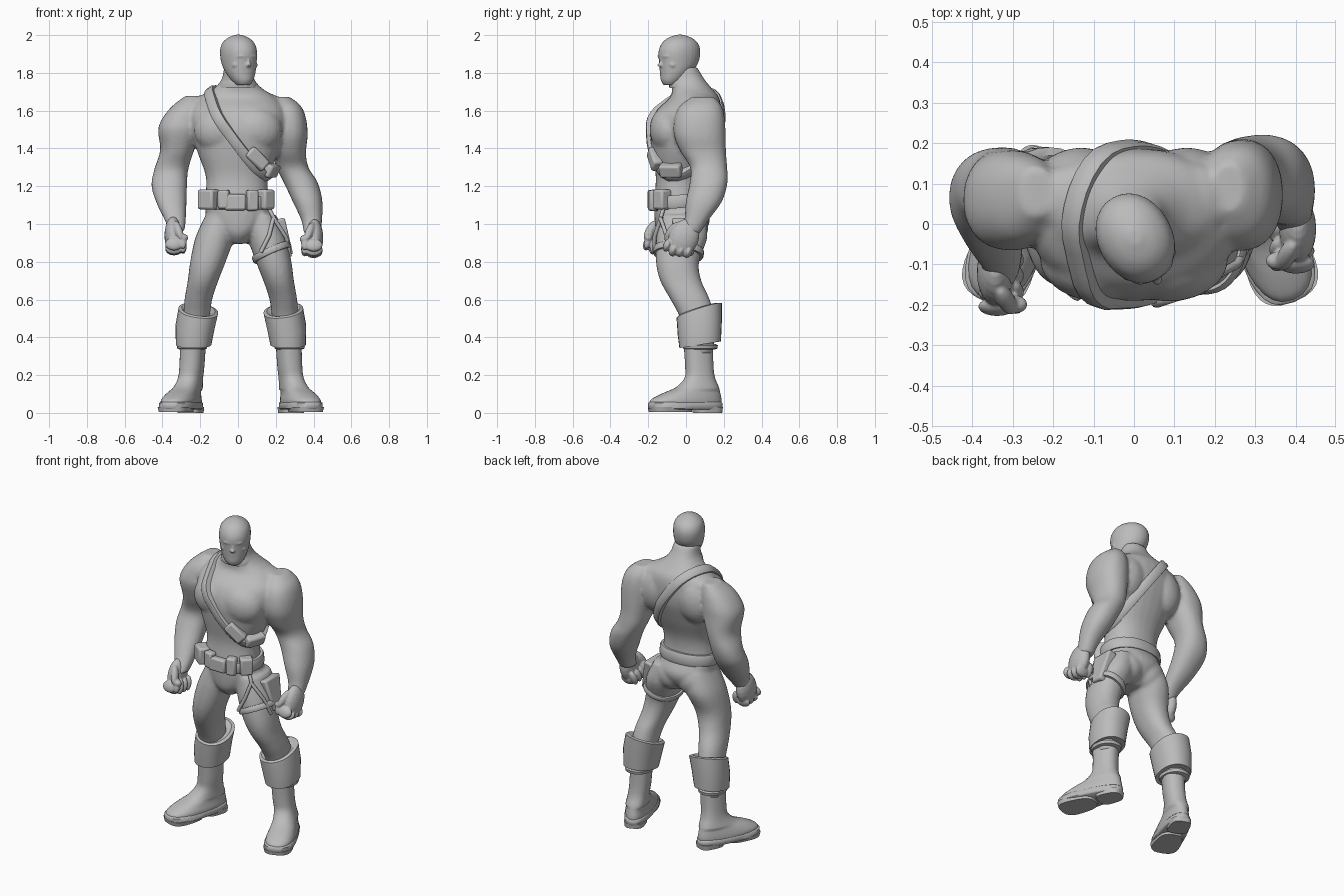
import bpy, bmesh, math
from mathutils import Vector, Matrix, Euler
from mathutils.bvhtree import BVHTree

old = bpy.data.objects.get("Cube")
if old:
    bpy.data.objects.remove(old)

grey = bpy.data.materials.new("plain grey")
grey.use_nodes = True
grey.diffuse_color = (0.5, 0.5, 0.5, 1)
grey.node_tree.nodes["Principled BSDF"].inputs["Base Color"].default_value = (0.5, 0.5, 0.5, 1)


def finish(name, bm, voxel=0, smooth=0, bevel=0, angle=40):
    """Turn a bmesh into a shaded object, optionally fused by remeshing."""
    bmesh.ops.recalc_face_normals(bm, faces=bm.faces)
    mesh = bpy.data.meshes.new(name)
    bm.to_mesh(mesh)
    mesh.materials.append(grey)
    ob = bpy.data.objects.new(name, mesh)
    bpy.context.collection.objects.link(ob)
    if voxel:
        m = ob.modifiers.new("fuse", 'REMESH')
        m.mode, m.voxel_size, m.use_smooth_shade = 'VOXEL', voxel, True
        s = ob.modifiers.new("soften", 'SMOOTH')
        s.factor, s.iterations = 0.5, smooth
    if bevel:
        b = ob.modifiers.new("bevel", 'BEVEL')
        b.width, b.segments = bevel, 2
    bpy.ops.object.select_all(action='DESELECT')
    ob.select_set(True)
    bpy.context.view_layer.objects.active = ob
    if voxel:
        bpy.ops.object.shade_smooth()
    else:
        bpy.ops.object.shade_smooth_by_angle(angle=math.radians(angle))


def loft(bm, rows, mat=Matrix(), n=28, power=0.9, steps=4):
    """Skin horizontal rings (x, y, z, rx, ry), eased between the given rows."""
    rows = [Vector(r) for r in rows]
    path = []
    for i in range(len(rows) - 1):
        a, b = rows[i], rows[i + 1]
        p, q = rows[max(i - 1, 0)], rows[min(i + 2, len(rows) - 1)]
        for k in range(steps):
            t = k / steps
            path.append(0.5 * (2 * a + (b - p) * t + (2 * p - 5 * a + 4 * b - q) * t * t
                               + (3 * a - p - 3 * b + q) * t ** 3))
    path.append(rows[-1])
    last = None
    for x, y, z, rx, ry in path:
        ring = []
        for j in range(n):
            c, s = math.cos(math.tau * j / n), math.sin(math.tau * j / n)
            ring.append(bm.verts.new(mat @ Vector((
                x + math.copysign(abs(c) ** power, c) * rx,
                y + math.copysign(abs(s) ** power, s) * ry, z))))
        if last:
            for j in range(n):
                k = (j + 1) % n
                bm.faces.new((last[j], last[k], ring[k], ring[j]))
        else:
            bm.faces.new(ring)
        last = ring
    bm.faces.new(last)


def place(loc, size, rot=(0, 0, 0)):
    return Matrix.LocRotScale(Vector(loc), Euler([math.radians(a) for a in rot]), Vector(size))


def ball(bm, loc, size, rot=(0, 0, 0), mat=Matrix()):
    bmesh.ops.create_uvsphere(bm, u_segments=20, v_segments=12, radius=1, matrix=mat @ place(loc, size, rot))


def box(bm, loc, size, rot=(0, 0, 0)):
    return bmesh.ops.create_cube(bm, size=1, matrix=place(loc, size, rot))["verts"]


def wrap(name, tree, centre, normal, width, thick, n=40):
    """Strap that hugs a body part where a tilted plane cuts it."""
    centre, normal = Vector(centre), Vector(normal).normalized()
    u = normal.cross(Vector((0, 1, 0))).normalized()
    v = normal.cross(u)
    bm, rings = bmesh.new(), []
    for i in range(n):
        a = math.tau * i / n
        d = u * math.cos(a) + v * math.sin(a)
        hit = tree.ray_cast(centre + d, -d)[0]
        rings.append([bm.verts.new(hit + d * out + normal * side * width / 2)
                      for out, side in ((-0.02, -1), (thick * .7, -1), (thick, -.6),
                                        (thick, .6), (thick * .7, 1), (-0.02, 1))])
    for i in range(n):
        a, b = rings[i], rings[(i + 1) % n]
        for j in range(6):
            k = (j + 1) % 6
            bm.faces.new((a[j], a[k], b[k], b[j]))
    finish(name, bm)


# Torso with chest, back, shoulder and buttock muscles
body = bmesh.new()
loft(body, [(0, -.04, .895, .035, .07), (0, -.03, .95, .1, .125), (0, -.02, 1.03, .165, .147),
            (-.005, -.04, 1.13, .168, .128), (-.005, -.035, 1.25, .165, .125),
            (0, -.02, 1.38, .215, .16), (0, -.005, 1.5, .25, .185), (0, .015, 1.6, .25, .172),
            (0, .045, 1.67, .2, .13), (0, .03, 1.72, .125, .105), (0, .005, 1.77, .085, .09),
            (0, -.015, 1.83, .075, .075)])
for s in (1, -1):
    ball(body, (s * .1, -.1, 1.5), (.135, .092, .12), (0, s * 10, s * 8))
    ball(body, (s * .13, .09, 1.54), (.12, .1, .15), (0, s * -15, 0))
    ball(body, (s * .15, .06, 1.645), (.1, .09, .05), (0, s * 14, 0))
    ball(body, (s * .075, .03, .99), (.1, .09, .1))
torso_tree = BVHTree.FromBMesh(body)

# Arms, posed differently on each side
loft(body, [(.235, .09, 1.672, .04, .06), (.25, .078, 1.625, .083, .11), (.26, .072, 1.56, .1, .133),
            (.266, .073, 1.47, .103, .137), (.27, .092, 1.38, .09, .12), (.288, .12, 1.3, .085, .098),
            (.332, .12, 1.22, .09, .1), (.368, .095, 1.12, .079, .096), (.39, .055, 1.02, .055, .064),
            (.393, .02, .95, .045, .055)])
loft(body, [(-.24, .08, 1.678, .04, .06), (-.268, .065, 1.62, .085, .1), (-.296, .06, 1.55, .11, .12),
            (-.308, .06, 1.49, .115, .124), (-.322, .078, 1.39, .09, .112), (-.353, .092, 1.29, .09, .092),
            (-.364, .06, 1.2, .094, .092), (-.35, -.005, 1.1, .077, .081), (-.33, -.075, 1.01, .053, .06),
            (-.33, -.11, .96, .045, .055)])

# Legs, mirrored about the stance line
stance = 0.015
for s in (1, -1):
    leg = bmesh.new()
    for bm in (body, leg):
        loft(bm, [(stance + s * x, y, z, rx, ry) for x, y, z, rx, ry in (
            (.105, -.02, 1.05, .08, .12), (.138, -.022, .93, .102, .135), (.174, -.045, .8, .094, .114),
            (.2, -.028, .7, .081, .109), (.225, .022, .6, .073, .104), (.237, .06, .5, .07, .09),
            (.262, .075, .37, .062, .074), (.265, .075, .31, .05, .06))])
    if s == 1:
        thigh_tree = BVHTree.FromBMesh(leg)
finish("body", body, voxel=.011, smooth=4)

# Head, turned a little to its left
head = bmesh.new()
turn = place((.003, -.035, 0), (1, 1, 1), (0, 0, 28))
loft(head, [(0, -.055, 1.735, .034, .035), (0, -.042, 1.76, .056, .062), (0, -.024, 1.8, .076, .083),
            (0, -.005, 1.85, .088, .106), (0, 0, 1.91, .092, .115), (0, .003, 1.955, .082, .1),
            (0, .003, 1.985, .053, .066), (0, .003, 2.002, .015, .018)], turn, power=.97)
ball(head, (0, -.096, 1.888), (.056, .02, .01), mat=turn)
ball(head, (0, -.111, 1.842), (.014, .02, .011), mat=turn)
ball(head, (0, -.104, 1.862), (.009, .015, .03), (-15, 0, 0), turn)
ball(head, (0, -.096, 1.808), (.025, .013, .006), mat=turn)
ball(head, (0, -.092, 1.796), (.021, .013, .006), mat=turn)
ball(head, (0, -.084, 1.762), (.026, .018, .018), mat=turn)
for s in (1, -1):
    ball(head, (s * .052, -.068, 1.845), (.024, .022, .018), (0, s * 25, 0), turn)
finish("head", head, voxel=.006, smooth=2)

# Neck collar
collar = bmesh.new()
loft(collar, [(0, .015, 1.72, .108, .103), (0, .008, 1.74, .1, .098), (0, .003, 1.76, .088, .092)], steps=2)
finish("collar", collar)

# Fists with curled fingers
for side, s, loc, tilt in (("left", 1, (.392, -.022, .918), -22), ("right", -1, (-.33, -.13, .93), -18)):
    fist = bmesh.new()
    mat = place(loc, (1.1, 1.2, 1.2), (tilt, 0, 0))
    ball(fist, (s * .012, .005, .01), (.042, .066, .085), mat=mat)
    for i in range(4):
        y, low = -.05 + i * .032, abs(i - 1) * .008
        ball(fist, (s * .008, y, -.055 + low), (.043, .018, .03), mat=mat)
        ball(fist, (s * -.032, y, -.04 + low), (.02, .017, .038), (0, s * 8, 0), mat)
    ball(fist, (s * -.012, -.056, .015), (.02, .02, .05), (-12, s * 20, 0), mat)
    ball(fist, (s * -.035, -.054, -.02), (.025, .018, .018), mat=mat)
    finish(side + "_fist", fist, voxel=.005, smooth=1)

# Boots: flared cuff, folded bands, upper and sole with a heel
for side, s in (("left", 1), ("right", -1)):
    cuff = bmesh.new()
    loft(cuff, [(stance + s * x, y, z, rx, ry) for x, y, z, rx, ry in (
        (.25, .075, .365, .07, .08), (.25, .075, .36, .094, .11), (.243, .073, .45, .103, .117),
        (.225, .07, .542, .105, .12), (.225, .065, .549, .088, .105), (.225, .06, .537, .06, .085))], steps=1)
    for v in cuff.verts:
        v.co.z += (v.co.y - .07) * (.32 if v.co.z > .42 else .16)
        v.co.z += s * (v.co.x - stance - s * .23) * (.12 if v.co.z > .42 else 0)
    finish(side + "_boot_cuff", cuff)

    band = bmesh.new()
    loft(band, [(stance + s * .258, .075, z, r, r + .012) for z, r in
                ((.335, .062), (.34, .078), (.358, .082), (.364, .07))], steps=1)
    finish(side + "_boot_band", band)

    upper = bmesh.new()
    loft(upper, [(0, 0, .045, .08, .2), (0, .005, .07, .08, .196), (0, .03, .1, .073, .165),
                 (-s * .004, .068, .135, .066, .118), (-s * .012, .085, .185, .061, .082),
                 (-s * .02, .085, .25, .062, .075), (-s * .028, .082, .38, .064, .078)], power=.85)
    sole = bmesh.new()
    loft(sole, [(0, 0, .018, .076, .198), (0, 0, .024, .083, .205), (0, 0, .052, .083, .205),
                (0, 0, .058, .077, .198)], power=.75, steps=1)
    loft(sole, [(0, .125, .0, .068, .074), (0, .125, .03, .072, .078)], power=.6, steps=1)
    loft(sole, [(0, -.085, .004, .072, .113), (0, -.085, .03, .078, .118)], power=.7, steps=1)
    # Broaden the toe, then turn the foot outwards
    foot = place((stance + s * .308, -.002, 0), (1, 1, 1), (0, 0, s * 21))
    for part, bm in (("upper", upper), ("sole", sole)):
        for v in bm.verts:
            if v.co.z < .12:
                v.co.x *= 1 - v.co.y
            v.co = foot @ v.co
        finish(side + "_boot_" + part, bm, angle=50)

# Chest strap, belt and thigh strap
wrap("chest_strap", torso_tree, (-.002, 0, 1.495), (.8, -.24, .58), .055, .02)
wrap("belt", torso_tree, (0, -.03, 1.12), (0, -.08, 1), .07, .02)
wrap("thigh_strap", thigh_tree, (.19, -.04, .855), (-.4, .1, .9), .035, .014)

# Pouches on belt and chest strap
pouches = bmesh.new()
for loc, size, rot in (((-.155, -.135, 1.13), (.1, .075, .105), (0, 0, -38)),
                       ((-.075, -.175, 1.13), (.06, .05, .1), (0, 0, -15)),
                       ((-.015, -.18, 1.115), (.115, .045, .085), (0, 0, 0)),
                       ((.075, -.17, 1.125), (.06, .055, .11), (0, 0, 15)),
                       ((.145, -.125, 1.13), (.075, .075, .105), (0, 0, 42)),
                       ((.1, -.165, 1.345), (.125, .055, .07), (0, 44, 18)),
                       ((.172, -.08, 1.285), (.06, .12, .07), (0, 25, -22))):
    box(pouches, loc, size, rot)
finish("pouches", pouches, bevel=.012)

# Holster on the left thigh, narrowing downwards
holster = bmesh.new()
for v in box(holster, (.24, .0, .93), (.06, .15, .2), (0, -13, 0)):
    if v.co.z < .93:
        v.co.y *= .5
finish("holster", holster, bevel=.012)


def strap_line(name, points):
    """Thin round strap through the given points."""
    curve = bpy.data.curves.new(name, 'CURVE')
    curve.dimensions, curve.bevel_depth, curve.bevel_resolution = '3D', .011, 2
    line = curve.splines.new('POLY')
    line.points.add(len(points) - 1)
    for p, co in zip(line.points, points):
        p.co = (*co, 1)
    curve.materials.append(grey)
    bpy.context.collection.objects.link(bpy.data.objects.new(name, curve))


strap_line("holster_front_strap", [(.165, -.12, 1.08), (.19, -.135, 1.03), (.255, -.1, .93), (.275, -.06, .83)])
strap_line("holster_inner_strap", [(.19, -.13, 1.04), (.165, -.165, .94), (.12, -.17, .85)])
